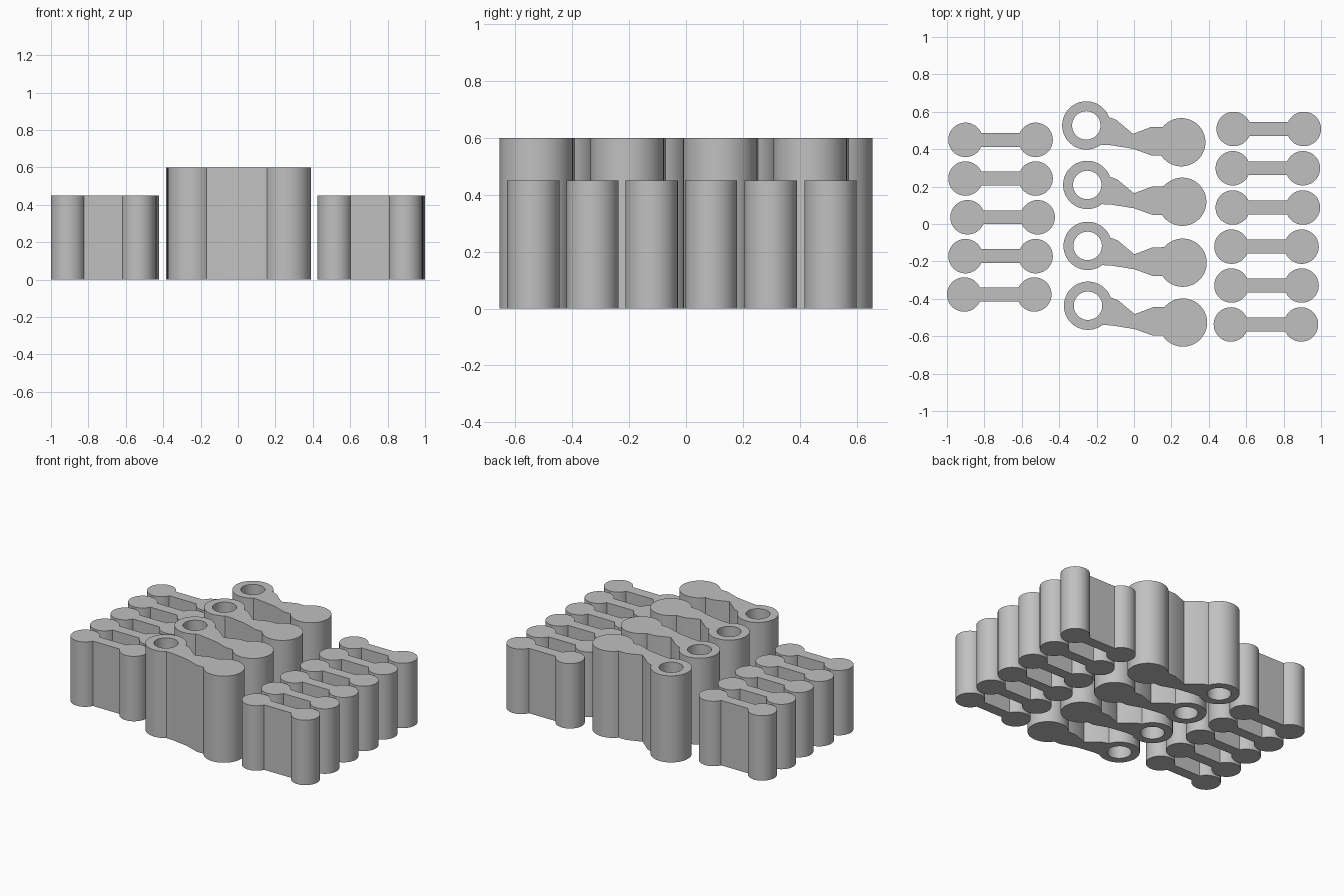
import bpy, bmesh, math

if "Cube" in bpy.data.objects:
    bpy.data.objects.remove(bpy.data.objects["Cube"])

grey = bpy.data.materials.new("plain grey")
grey.diffuse_color = (0.53, 0.53, 0.53, 1)
grey.use_nodes = True
grey.node_tree.nodes["Principled BSDF"].inputs["Base Color"].default_value = grey.diffuse_color


def arc(cx, cy, r, a0, a1, n=48):
    """Points along an arc, angles in degrees."""
    return [(cx + r * math.cos(math.radians(a0 + (a1 - a0) * i / n)),
             cy + r * math.sin(math.radians(a0 + (a1 - a0) * i / n)))
            for i in range(n + 1)]


def prism(name, loops, height, x, y):
    """Upright solid from closed outlines; later loops are holes."""
    bm = bmesh.new()
    for pts in loops:
        vs = [bm.verts.new((px, py, 0)) for px, py in pts]
        for a, b in zip(vs, vs[1:] + vs[:1]):
            bm.edges.new((a, b))
    bmesh.ops.triangle_fill(bm, edges=bm.edges[:], use_beauty=True)
    top = bmesh.ops.extrude_face_region(bm, geom=bm.faces[:], use_keep_orig=True)
    bmesh.ops.translate(bm, vec=(0, 0, height),
                        verts=[g for g in top["geom"] if isinstance(g, bmesh.types.BMVert)])
    bmesh.ops.recalc_face_normals(bm, faces=bm.faces[:])
    mesh = bpy.data.meshes.new(name)
    bm.to_mesh(mesh)
    bm.free()
    mesh.materials.append(grey)
    ob = bpy.data.objects.new(name, mesh)
    bpy.context.collection.objects.link(ob)
    ob.location = (x, y, 0)
    bpy.ops.object.select_all(action='DESELECT')
    ob.select_set(True)
    bpy.context.view_layer.objects.active = ob
    bpy.ops.object.shade_smooth_by_angle(angle=math.radians(20))


# Small double-lobed links, origin at the left lobe
R, BAR, GAP = 0.092, 0.037, 0.375
a = math.degrees(math.asin(BAR / R))
link = arc(0, 0, R, a, 360 - a) + arc(GAP, 0, R, 180 + a, 540 - a)

left = [(-0.901, 0.45), (-0.901, 0.243), (-0.89, 0.036), (-0.901, -0.172), (-0.908, -0.377)]
right = [(0.533, 0.508), (0.528, 0.298), (0.528, 0.088), (0.521, -0.121), (0.521, -0.329), (0.518, -0.537)]
for i, (x, y) in enumerate(left):
    prism(f"left_link_{i + 1}", [link], 0.45, x, y)
for i, (x, y) in enumerate(right):
    prism(f"right_link_{i + 1}", [link], 0.45, x, y)

# Large levers: ring eye, pinched neck, round head; origin at the eye
RL = 0.129
lever = (arc(0, 0, RL, 20, 307)
         + [(0.125, -0.105), (0.25, -0.125), (0.348, -0.16)]
         + arc(0.508, -0.09, RL, 213, 500)
         + [(0.348, -0.008), (0.25, -0.045), (0.16, 0.03)])
eye = arc(0, 0, 0.076, 0, 360)[:-1]
for i, (x, y) in enumerate([(-0.255, 0.527), (-0.25, 0.209), (-0.248, -0.117), (-0.246, -0.437)]):
    prism(f"lever_{i + 1}", [lever, eye], 0.6, x, y)
